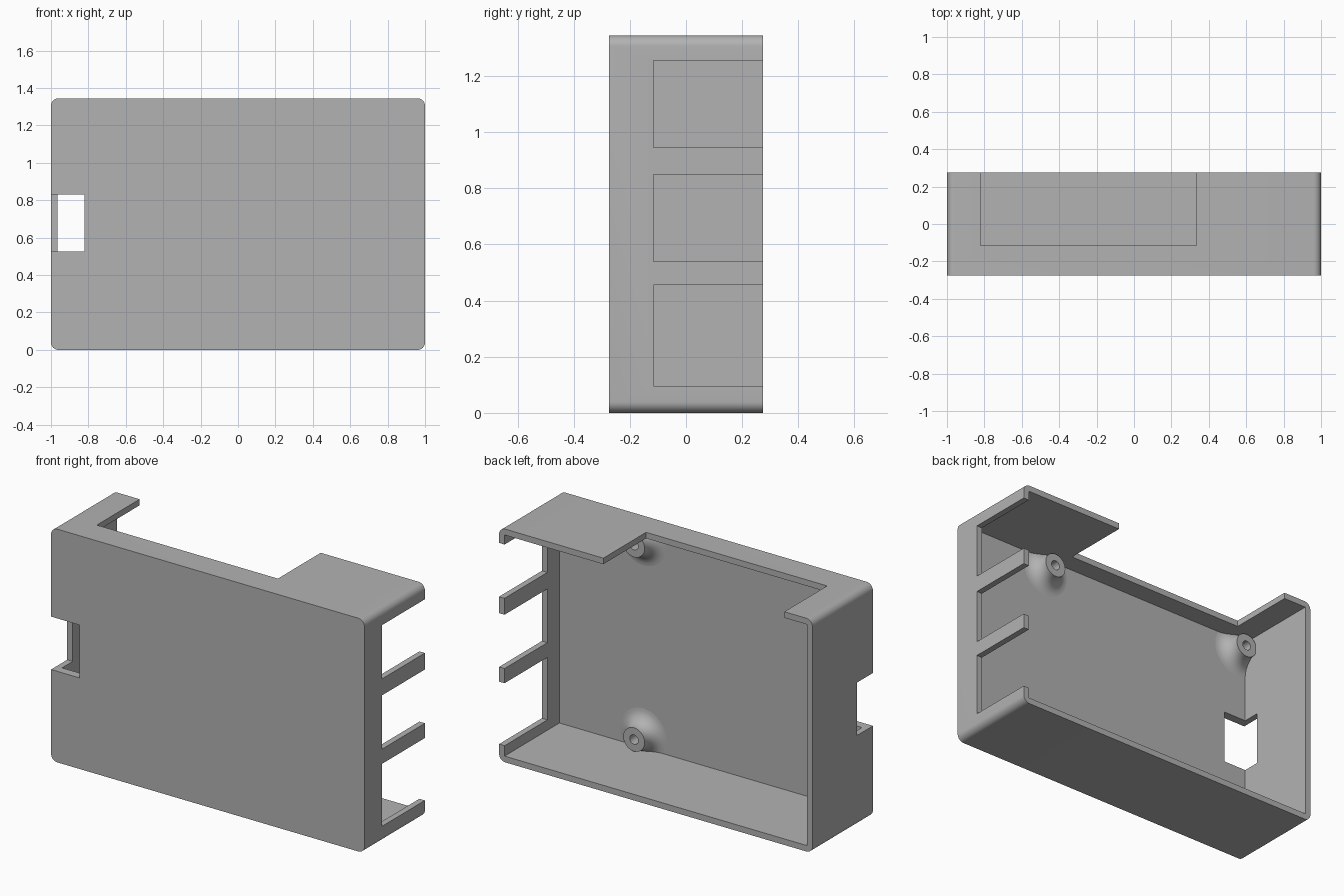
import bpy, bmesh, math
from mathutils import Vector, Matrix

if "Cube" in bpy.data.objects:
    bpy.data.objects.remove(bpy.data.objects["Cube"], do_unlink=True)

# Main sizes
HX, HY, HZ = 1.0, 0.275, 1.345
WALL, PANEL, CORNER = 0.035, 0.05, 0.04
FLOOR_Y = -HY + PANEL
OPEN_Y = -0.115

grey = bpy.data.materials.new("light_grey_plastic")
grey.use_nodes = True
colour = (0.448, 0.448, 0.448, 1)
grey.diffuse_color = colour
grey.node_tree.nodes["Principled BSDF"].inputs["Base Color"].default_value = colour


def make_object(name, bm):
    mesh = bpy.data.meshes.new(name)
    bm.to_mesh(mesh)
    bm.free()
    mesh.materials.append(grey)
    obj = bpy.data.objects.new(name, mesh)
    bpy.context.collection.objects.link(obj)
    return obj


def box(name, x, y, z, radius=0):
    """Box from ranges, with its four depth-wise edges rounded if asked."""
    bm = bmesh.new()
    size = Matrix.Diagonal((x[1] - x[0], y[1] - y[0], z[1] - z[0], 1))
    centre = Vector((sum(x), sum(y), sum(z))) / 2
    bmesh.ops.create_cube(bm, size=1, matrix=Matrix.Translation(centre) @ size)
    if radius:
        edges = [e for e in bm.edges
                 if abs(e.verts[0].co.y - e.verts[1].co.y) > 0.1]
        bmesh.ops.bevel(bm, geom=edges, offset=radius, segments=8,
                        profile=0.5, affect='EDGES')
    return make_object(name, bm)


def select_only(obj):
    bpy.ops.object.select_all(action='DESELECT')
    obj.select_set(True)
    bpy.context.view_layer.objects.active = obj


def cut(target, cutter):
    select_only(target)
    mod = target.modifiers.new("cut", 'BOOLEAN')
    mod.operation = 'DIFFERENCE'
    mod.solver = 'EXACT'
    mod.object = cutter
    bpy.ops.object.modifier_apply(modifier=mod.name)
    bpy.data.objects.remove(cutter, do_unlink=True)


# Case shell: rounded block hollowed from the back
shell = box("case_shell", (-HX, HX), (-HY, HY), (0, HZ), CORNER)
cut(shell, box("cavity", (-HX + WALL, HX - WALL), (FLOOR_Y, 0.5),
               (WALL, HZ - WALL)))

# Three port openings in the left wall
for low, high in ((0.095, 0.455), (0.54, 0.85), (0.945, 1.255)):
    cut(shell, box("port_opening", (0.9, 1.1), (OPEN_Y, 0.5), (low, high)))

# Wide opening in the top wall
cut(shell, box("top_opening", (-0.82, 0.335), (OPEN_Y, 0.5), (1.25, 1.5)))

# Card slot through the front panel and right wall
cut(shell, box("card_slot", (-1.1, -0.82), (-0.4, -0.128), (0.525, 0.83)))

select_only(shell)
bpy.ops.object.shade_smooth_by_angle()


# Screw bosses: hollow posts with a flared foot, trimmed inside the walls
def screw_boss(name, x, z):
    hole, rim, fillet, height = 0.027, 0.068, 0.08, 0.085
    root = FLOOR_Y - 0.01
    profile = [(hole, root), (hole, FLOOR_Y + height), (rim, FLOOR_Y + height)]
    for i in range(9):
        a = math.pi / 2 * i / 8
        profile.append((rim + fillet * (1 - math.cos(a)),
                        FLOOR_Y + fillet * (1 - math.sin(a))))
    profile.append((rim + fillet, root))
    bm = bmesh.new()
    verts = [bm.verts.new((x + r, y, z)) for r, y in profile]
    edges = [bm.edges.new((verts[i - 1], verts[i])) for i in range(len(verts))]
    bmesh.ops.spin(bm, geom=verts + edges, cent=(x, 0, z), axis=(0, 1, 0),
                   angle=math.tau, steps=40, use_duplicate=False)
    bmesh.ops.remove_doubles(bm, verts=bm.verts, dist=0.0001)
    bmesh.ops.recalc_face_normals(bm, faces=bm.faces)
    for co, no in (((-0.98, 0, 0), (-1, 0, 0)), ((0, 0, 0.015), (0, 0, -1)),
                   ((0, 0, HZ - 0.015), (0, 0, 1))):
        bmesh.ops.bisect_plane(bm, geom=bm.verts[:] + bm.edges[:] + bm.faces[:],
                               plane_co=co, plane_no=no, clear_outer=True)
    obj = make_object(name, bm)
    select_only(obj)
    bpy.ops.object.shade_smooth_by_angle()


for side, x in (("left", 0.43), ("right", -0.904)):
    for level, z in (("lower", 0.115), ("upper", 1.235)):
        screw_boss(f"{level}_{side}_screw_boss", x, z)
